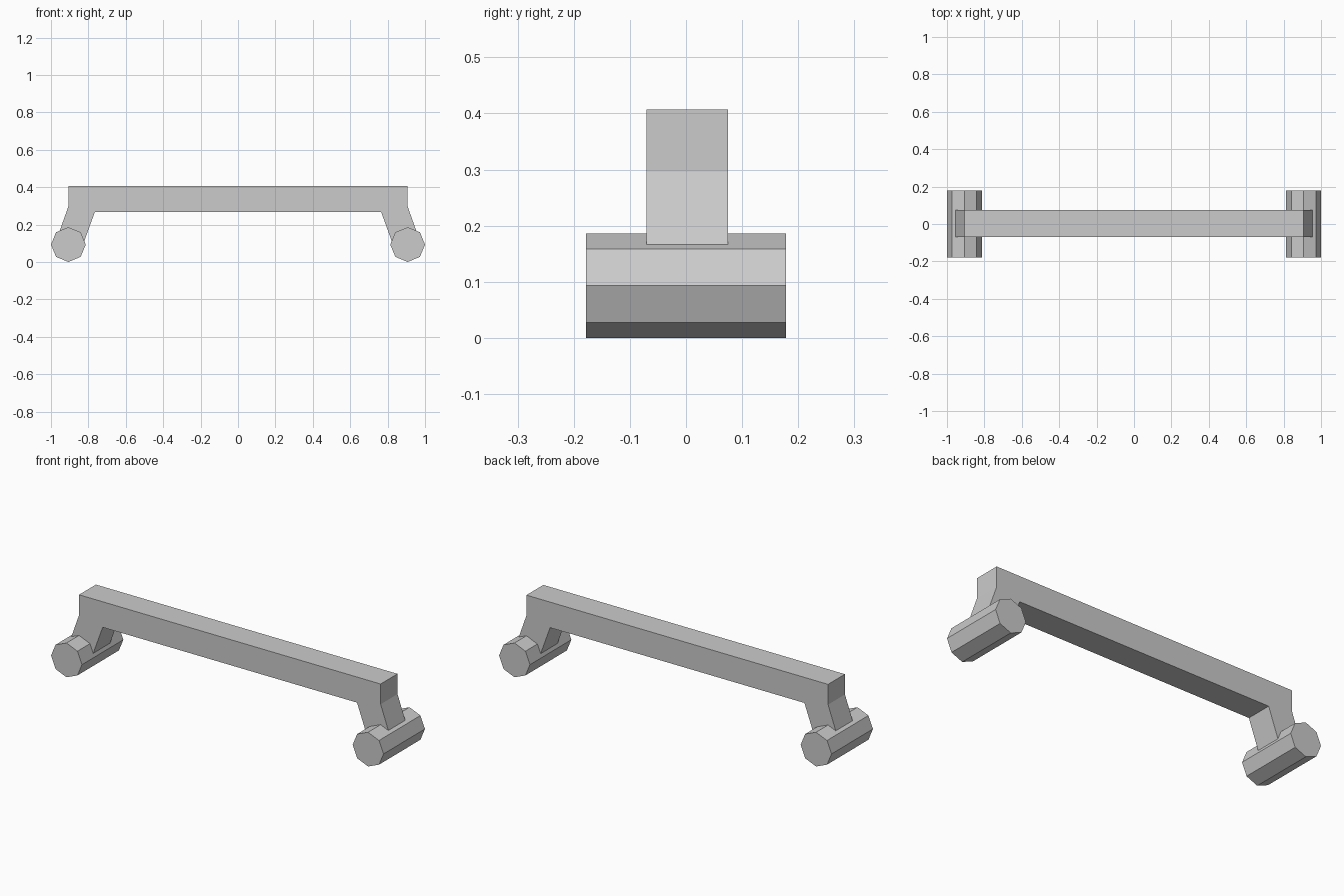
import bpy
import bmesh
from mathutils import Matrix

cube = bpy.data.objects.get("Cube")
if cube:
    bpy.data.objects.remove(cube, do_unlink=True)

GREY = (0.6, 0.6, 0.6, 1)
mat = bpy.data.materials.new("plain grey")
mat.use_nodes = True
mat.diffuse_color = GREY
mat.node_tree.nodes["Principled BSDF"].inputs["Base Color"].default_value = GREY


def add_object(name, bm):
    bmesh.ops.recalc_face_normals(bm, faces=bm.faces)
    mesh = bpy.data.meshes.new(name)
    bm.to_mesh(mesh)
    bm.free()
    mesh.materials.append(mat)
    obj = bpy.data.objects.new(name, mesh)
    bpy.context.collection.objects.link(obj)
    return obj


# Handle bar with splayed legs: half outline mirrored, then extruded in depth
half = [(0.907, 0.407), (0.907, 0.297), (0.977, 0.1),
        (0.826, 0.1), (0.765, 0.268)]
outline = half + [(-x, z) for x, z in reversed(half)]
bm = bmesh.new()
face = bm.faces.new([bm.verts.new((x, -0.07, z)) for x, z in outline])
result = bmesh.ops.extrude_face_region(bm, geom=[face])
moved = [v for v in result["geom"] if isinstance(v, bmesh.types.BMVert)]
bmesh.ops.translate(bm, verts=moved, vec=(0, 0.145, 0))
add_object("handle_bar", bm)

# Octagonal end posts lying front to back
for side, name in ((1, "left_end_post"), (-1, "right_end_post")):
    bm = bmesh.new()
    place = Matrix.Translation((side * 0.907, 0, 0.093)) @ Matrix.Rotation(1.5707963, 4, "X")
    bmesh.ops.create_cone(bm, cap_ends=True, segments=8, radius1=0.093,
                          radius2=0.093, depth=0.356, matrix=place)
    # The bottom of the octagon needs a corner pointing straight down
    add_object(name, bm)
